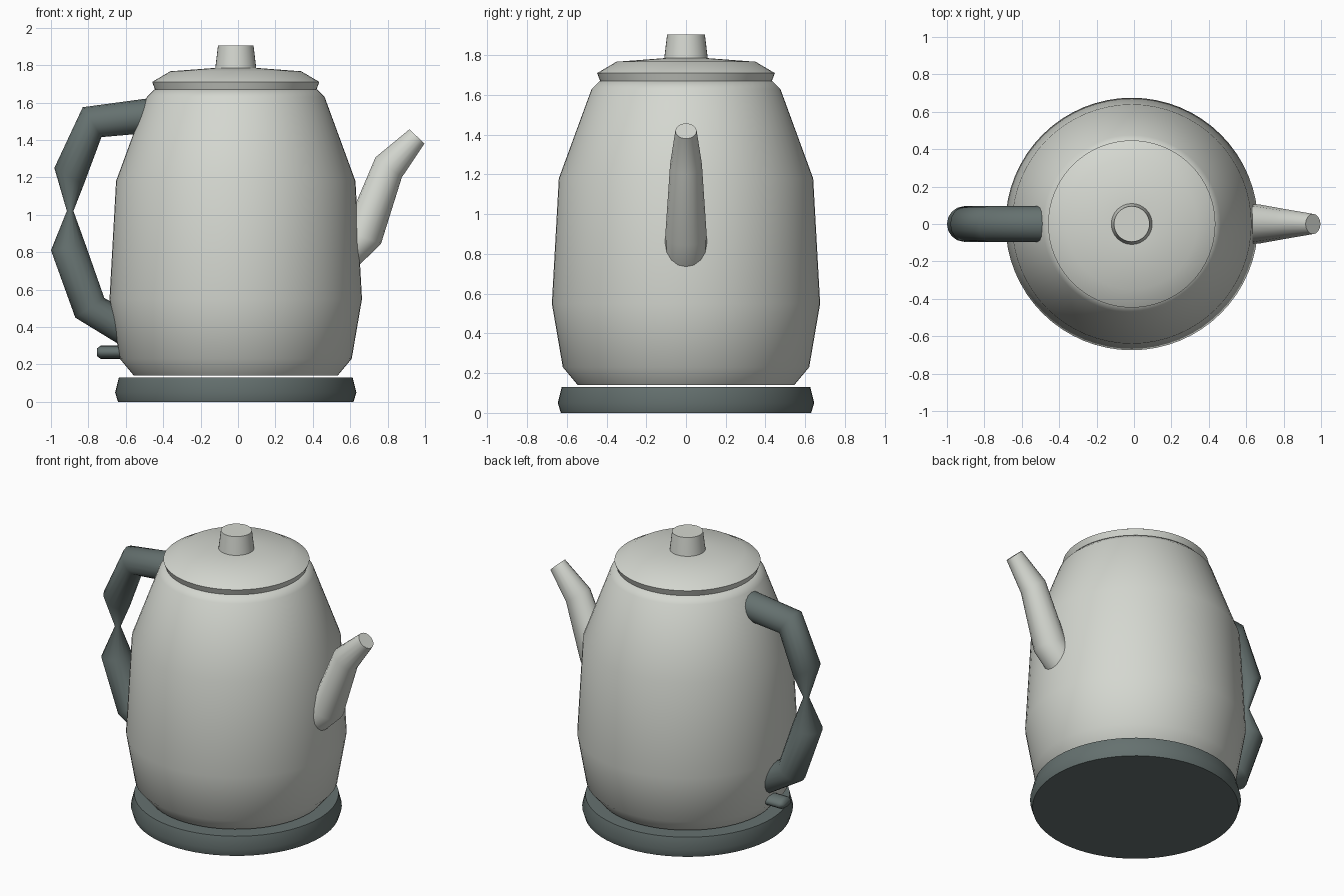
import bpy, bmesh, math
from mathutils import Vector

cube = bpy.data.objects.get("Cube")
if cube:
    bpy.data.objects.remove(cube, do_unlink=True)

AXIS_X = -0.012  # centre line of the round parts


def make_material(name, rgb):
    mat = bpy.data.materials.new(name)
    mat.use_nodes = True
    mat.diffuse_color = (*rgb, 1)
    mat.node_tree.nodes["Principled BSDF"].inputs["Base Color"].default_value = (*rgb, 1)
    return mat


shell = make_material("pale grey", (0.66, 0.68, 0.63))
trim = make_material("dark slate", (0.13, 0.165, 0.16))


def loft(name, rings, mat, angle):
    """Skin a list of vertex rings, cap both ends and smooth the result."""
    bm = bmesh.new()
    loops = [[bm.verts.new(p) for p in ring] for ring in rings]
    for a, b in zip(loops, loops[1:]):
        for i in range(len(a)):
            j = (i + 1) % len(a)
            bm.faces.new((a[i], a[j], b[j], b[i]))
    bm.faces.new(loops[0])
    bm.faces.new(loops[-1])
    bmesh.ops.recalc_face_normals(bm, faces=bm.faces)
    mesh = bpy.data.meshes.new(name)
    bm.to_mesh(mesh)
    bm.free()
    mesh.materials.append(mat)
    obj = bpy.data.objects.new(name, mesh)
    bpy.context.collection.objects.link(obj)
    bpy.ops.object.select_all(action='DESELECT')
    obj.select_set(True)
    bpy.context.view_layer.objects.active = obj
    bpy.ops.object.shade_smooth_by_angle(angle=math.radians(angle))
    return obj


def turned(name, profile, mat, angle, sides=64):
    """Revolve (radius, height) points about the centre line."""
    turns = [math.tau * i / sides for i in range(sides)]
    rings = [[(AXIS_X + r * math.cos(t), r * math.sin(t), z) for t in turns]
             for r, z in profile]
    return loft(name, rings, mat, angle)


def tube(name, sections, mat, angle=60, sides=16):
    """Tube in the xz plane; each section is (outer point, inner point, half width)."""
    rings = []
    for outer, inner, width in sections:
        a, b = Vector((outer[0], 0, outer[1])), Vector((inner[0], 0, inner[1]))
        mid, arm, side = (a + b) / 2, (a - b) / 2, Vector((0, width, 0))
        rings.append([mid + arm * math.cos(t) + side * math.sin(t)
                      for t in (math.tau * i / sides for i in range(sides))])
    return loft(name, rings, mat, angle)


# Round parts
turned("base", [(0.63, 0), (0.645, 0.05), (0.625, 0.13)], trim, 60)
turned("body", [(0.545, 0.14), (0.62, 0.23), (0.675, 0.55), (0.64, 1.18),
                (0.475, 1.63), (0.435, 1.67)], shell, 50)
turned("lid", [(0.43, 1.665), (0.447, 1.71), (0.35, 1.767), (0.11, 1.785)], shell, 60)
turned("lid_knob", [(0.11, 1.78), (0.095, 1.905)], shell, 60, 32)

# Handle, pinched at the middle of the grip
tube("handle", [((-0.46, 1.625), (-0.5, 1.435), 0.095),
                ((-0.83, 1.575), (-0.73, 1.415), 0.095),
                ((-0.982, 1.25), (-0.825, 1.16), 0.095),
                ((-0.915, 1.02), (-0.88, 1.02), 0.018),
                ((-1.0, 0.81), (-0.815, 0.84), 0.095),
                ((-0.87, 0.45), (-0.715, 0.555), 0.095),
                ((-0.6, 0.285), (-0.58, 0.48), 0.095)], trim)

# Spout, tapering to a flat tip
tube("spout", [((0.6, 0.685), (0.46, 0.83), 0.105),
               ((0.764, 0.843), (0.57, 0.92), 0.105),
               ((0.876, 1.2), (0.735, 1.307), 0.08),
               ((0.997, 1.38), (0.917, 1.457), 0.054)], shell)

# Switch: a flattened stub with a rounded end
tube("switch", [((-0.58, 0.3), (-0.58, 0.23), 0.06),
                ((-0.735, 0.3), (-0.735, 0.23), 0.06),
                ((-0.755, 0.285), (-0.755, 0.245), 0.042)], trim)
